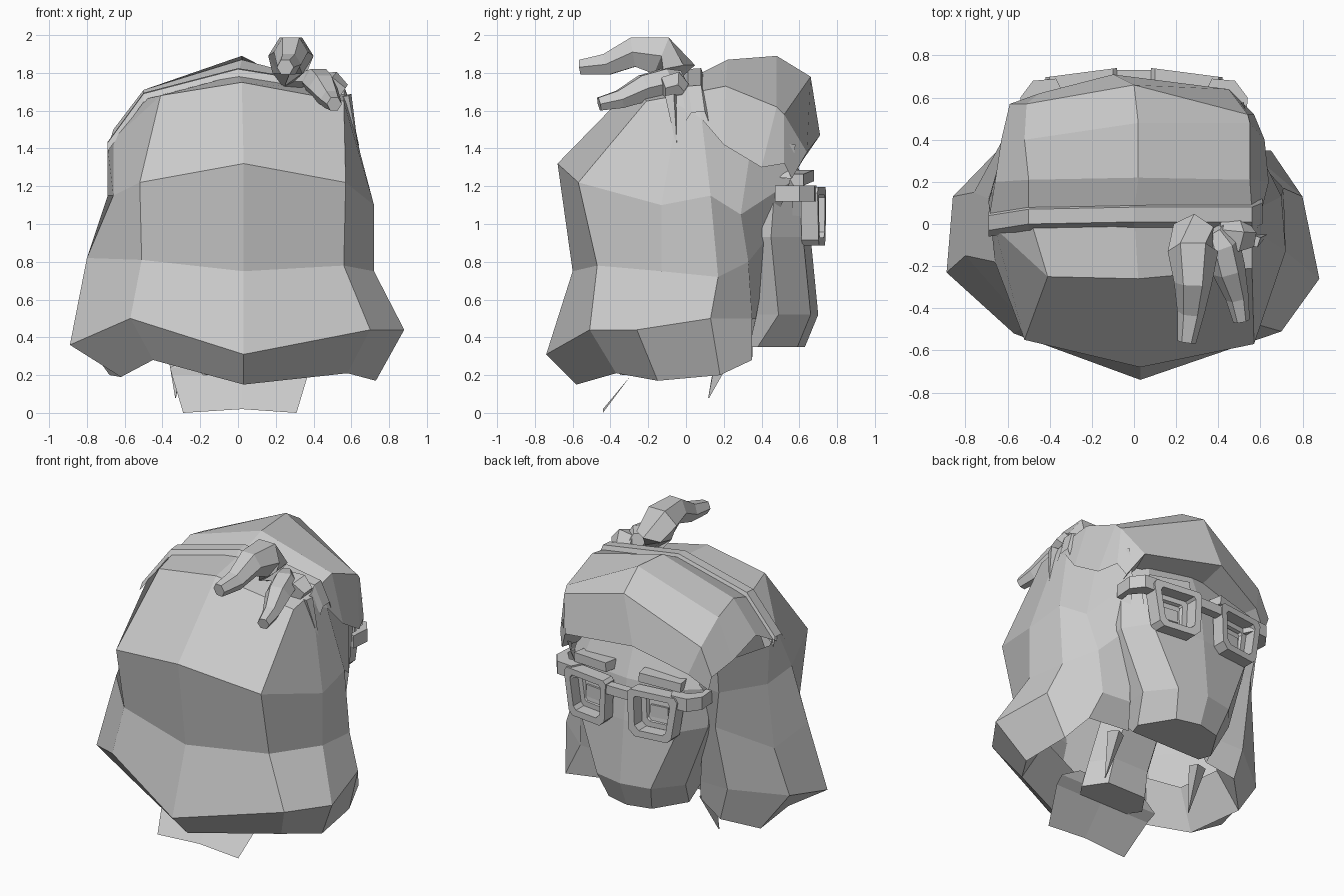
import bpy, bmesh, math
from mathutils import Vector, Matrix

old = bpy.data.objects.get("Cube")
if old:
    bpy.data.objects.remove(old, do_unlink=True)

clay = bpy.data.materials.new("plain light grey")
clay.use_nodes = True
GREY = (0.6, 0.6, 0.6, 1)
clay.diffuse_color = GREY
clay.node_tree.nodes["Principled BSDF"].inputs["Base Color"].default_value = GREY


def finish(name, bm):
    """Turn a bmesh into a flat shaded grey object."""
    bmesh.ops.recalc_face_normals(bm, faces=bm.faces[:])
    mesh = bpy.data.meshes.new(name)
    bm.to_mesh(mesh)
    bm.free()
    mesh.materials.append(clay)
    obj = bpy.data.objects.new(name, mesh)
    bpy.context.collection.objects.link(obj)
    return obj


def loft(name, rows, wrap=False, caps=False):
    """Skin a surface across rows that have equal point counts."""
    bm = bmesh.new()
    grid = [[bm.verts.new(p) for p in row] for row in rows]
    count = len(grid[0])
    for a, b in zip(grid, grid[1:]):
        for i in range(count if wrap else count - 1):
            j = (i + 1) % count
            bm.faces.new((a[i], a[j], b[j], b[i]))
    if caps:
        bm.faces.new(grid[0])
        bm.faces.new(grid[-1])
    return finish(name, bm)


def horn(name, path, radii, sides=6):
    """Tapering faceted tube along a bent path."""
    pts = [Vector(p) for p in path]
    rows = []
    for k, (p, r) in enumerate(zip(pts, radii)):
        way = pts[min(k + 1, len(pts) - 1)] - pts[max(k - 1, 0)]
        turn = way.to_track_quat('Z', 'Y')
        rows.append([p + turn @ Vector((r * math.cos(t), r * math.sin(t), 0))
                     for t in (math.tau * i / sides for i in range(sides))])
    return loft(name, rows, wrap=True, caps=True)


def box(name, center, size, turn=0, tilt=0):
    bm = bmesh.new()
    bmesh.ops.create_cube(bm, size=1)
    place = (Matrix.Translation(center) @ Matrix.Rotation(turn, 4, 'Z')
             @ Matrix.Rotation(tilt, 4, 'Y') @ Matrix.Diagonal((*size, 1)))
    bm.transform(place)
    return finish(name, bm)


def shift(row, y, z):
    return [(p[0], p[1] + y, p[2] + z) for p in row]


def mirrored(half):
    """Other half of a symmetric outline, in reverse order."""
    return [(-x, y, z) for x, y, z in reversed(half)]


# Hair locks, each running from crown to hem
back_locks = [
    [(-.41, -.25, 1.68), (-.52, -.55, 1.22), (-.51, -.48, .81), (-.57, -.52, .5), (-.45, -.42, .28)],
    [(.02, -.26, 1.75), (.03, -.68, 1.32), (.03, -.6, .75), (.03, -.74, .31), (.03, -.58, .15)],
    [(.56, -.21, 1.65), (.57, -.57, 1.22), (.56, -.47, .78), (.7, -.51, .44), (.58, -.37, .21)],
]
left_locks = [
    [(.58, -.04, 1.63), (.72, -.13, 1.1), (.72, -.13, .75), (.88, -.26, .44), (.73, -.15, .17)],
    [(.6, .08, 1.58), (.7, .13, 1.15), (.71, .17, .72), (.8, .13, .5), (.7, .18, .2)],
    [(.58, .35, 1.45), (.62, .29, 1.05), (.56, .33, .8), (.54, .35, .5), (.65, .35, .28)],
    [(.52, .58, 1.42), (.47, .55, 1.22), (.42, .45, .95), (.34, .37, .5), (.32, .33, .32)],
]
right_locks = [
    [(-.46, .52, 1.4), (-.45, .5, 1.22), (-.42, .42, .95), (-.36, .36, .5), (-.32, .3, .35)],
    [(-.58, .5, 1.4), (-.58, .48, 1.2), (-.54, .46, .95), (-.56, .36, .5), (-.5, .35, .28)],
    [(-.69, .1, 1.4), (-.69, .12, 1.15), (-.76, .15, .75), (-.86, .13, .45), (-.68, .18, .2)],
    [(-.66, -.02, 1.45), (-.66, -.18, 1.15), (-.8, -.15, .82), (-.89, -.23, .36), (-.62, -.2, .19)],
]
locks = right_locks + back_locks + left_locks
for lock in locks:
    x, y, z = lock[-1]
    lock.append((x * .8, y * .75, z + .25))   # hem folds up inside
loft("long_hair", locks)

# Swept fringe, from the band over the forehead
fringe = [
    [(-.69, .02, 1.4), (-.5, .05, 1.66), (0, .06, 1.79), (.56, .06, 1.7), (.61, .08, 1.56)],
    [(-.66, .2, 1.5), (-.5, .21, 1.71), (.02, .22, 1.87), (.55, .21, 1.73), (.64, .2, 1.42)],
    [(-.63, .4, 1.4), (-.52, .4, 1.66), (.02, .48, 1.89), (.55, .48, 1.62), (.62, .4, 1.3)],
    [(-.59, .57, 1.34), (-.51, .57, 1.52), (0, .66, 1.78), (.54, .52, 1.58), (.57, .52, 1.32)],
    [(-.56, .56, 1.24), (-.45, .62, 1.34), (-.1, .71, 1.47), (.45, .64, 1.38), (.53, .56, 1.24)],
    [(-.5, .45, 1.25), (-.4, .5, 1.32), (-.1, .52, 1.42), (.4, .5, 1.36), (.48, .45, 1.25)],
]
loft("fringe", fringe)

# Crown joins the back locks to the fringe
crown_back = [lock[0] for lock in locks[3:8]]
loft("crown", [crown_back, fringe[0]])

# Hairband
band = fringe[0]
loft("hairband", [shift(band, *o) for o in ((-.08, -.015), (-.05, .03), (.02, .035), (.04, -.02))])

# Knot and its two curled ends
horn("large_curl",
     [(.3, -.1, 1.73), (.28, -.06, 1.82), (.28, -.13, 1.89), (.28, -.28, 1.91), (.27, -.42, 1.845), (.25, -.56, 1.83)],
     [.06, .11, .12, .09, .065, .045])
horn("small_curl",
     [(.38, -.03, 1.77), (.42, -.1, 1.75), (.45, -.22, 1.72), (.49, -.35, 1.66), (.51, -.46, 1.635)],
     [.05, .085, .08, .055, .04])
horn("knot", [(.4, -.04, 1.75), (.49, -.06, 1.73), (.55, -.06, 1.69)], [.05, .085, .06], 5)
horn("loose_wisp", [(.57, -.08, 1.68), (.63, -.05, 1.42)], [.035, .004], 4)

# Face: half outlines mirrored into closed rings
face_rows = []
for z, xf, yf, xs, ys, yb in [(1.5, .3, .52, .46, .35, -.1), (1.2, .36, .63, .5, .47, -.2),
                              (.93, .37, .66, .48, .45, -.15), (.52, .2, .7, .34, .49, .15),
                              (.35, .16, .63, .29, .38, .3)]:
    half = [(xf, yf - .04, z), (xs, ys, z), (xs * .9, yb, z)]
    face_rows.append([(0, yf, z)] + half + mirrored(half))
loft("face", face_rows, wrap=True, caps=True)

# Neck, with a flared flap at the nape
neck_rows = []
for z, x, y in [(.2, .24, -.21), (.36, .22, -.17), (.7, .22, 0)]:
    half = [(x * .6, y + .14, z), (x, y, z), (x * .6, y - .14, z)]
    neck_rows.append(half + mirrored(half))
loft("neck", neck_rows, wrap=True, caps=True)
flap_rows = []
for x, y, z, dip in [(.29, -.44, 0, .02), (.35, -.29, .2, 0), (.36, -.23, .24, 0), (.24, -.2, .3, 0)]:
    flap_rows.append([(-x, y, z), (.02, y, z + dip), (x + .02, y, z)])
loft("nape_flap", flap_rows)

# Glasses, eyes, brows and hair points on both sides
rim = [(-.16, .13), (-.14, .15), (.16, .15), (.18, .12), (.14, -.13), (.11, -.16), (-.11, -.16), (-.15, -.12)]
for side, word in ((1, "left"), (-1, "right")):
    def at(x, y, z):
        return (side * (.24 + x), .675 - x * .13 + y, 1.045 + z)
    outline = [(1, -.045), (1, .045), (.73, .045), (.73, -.045), (1, -.045)]
    loft(word + "_frame",
         [[at(x * k, d, z * k) for x, z in rim] for k, d in outline], wrap=True)
    # raised eyelid ring around a sunken eye
    lid = [(.95, -.09), (.72, -.035), (.5, -.035), (.45, -.055)]
    loft(word + "_eyelid",
         [[at(x * k, d, z * k) for x, z in rim] for k, d in lid], wrap=True)
    box(word + "_eye", at(0, -.07, -.01), (.12, .05, .08), -side * .13)
    box(word + "_brow", (side * .25, .605, 1.245), (.28, .09, .06), -side * .2, side * .08)
    # hinge bar wrapping from the frame back to the temple
    bar = [(.37, .69, .61), (.48, .68, .61), (.54, .6, .54), (.53, .47, .47)]
    loft(word + "_temple_arm",
         [[(side * x, y, 1.12), (side * x, y, 1.205), (side * (x - .04), w, 1.205), (side * (x - .04), w, 1.12)]
          for x, y, w in bar], wrap=True, caps=True)
    horn(word + "_hair_point", [(side * .33, .12, .08), (side * .32, .22, .36)], [.003, .06], 3)
box("bridge", (0, .7, 1.14), (.22, .06, .06))
